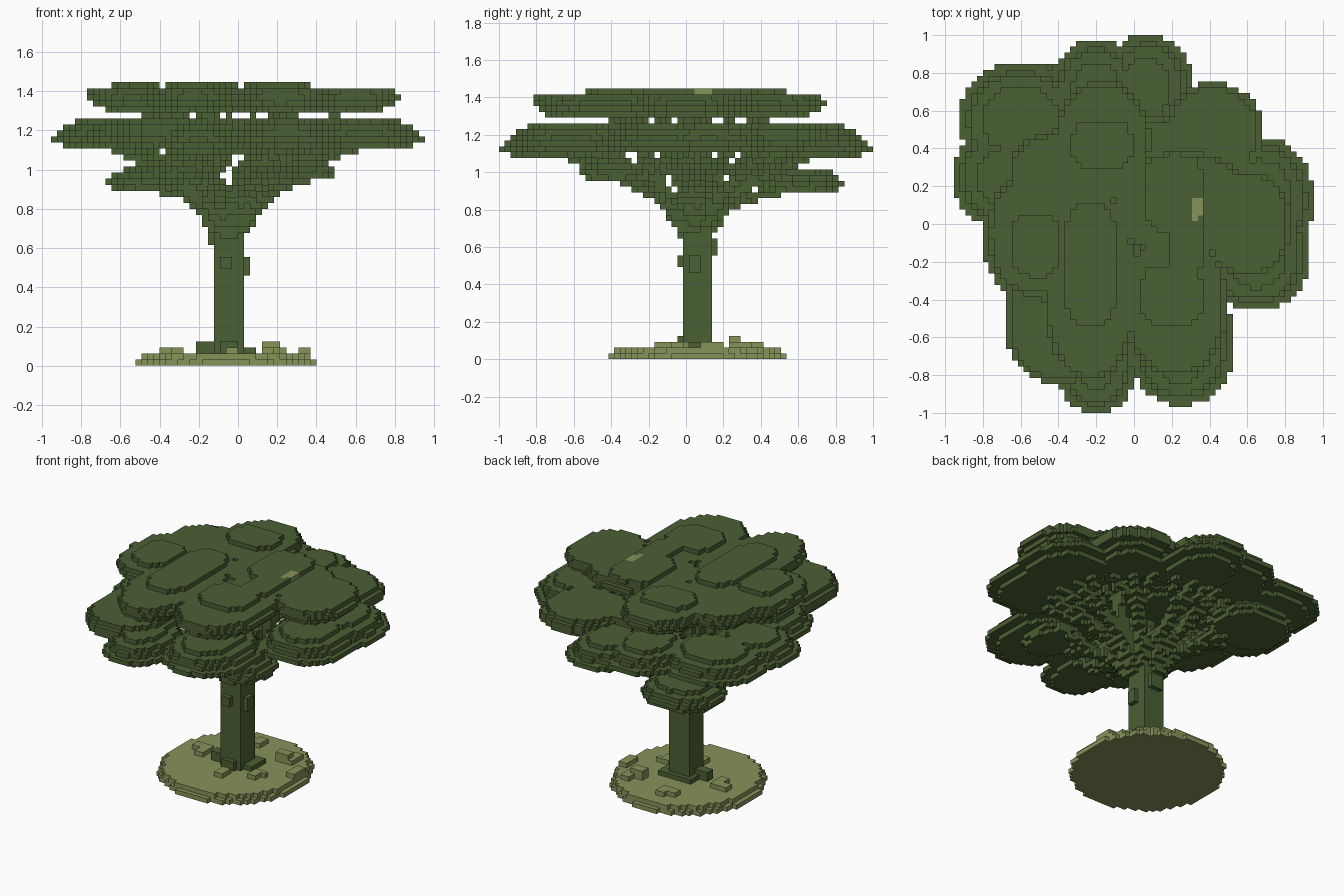
import bpy, bmesh, math
from mathutils import Vector

if "Cube" in bpy.data.objects:
    bpy.data.objects.remove(bpy.data.objects["Cube"])

V = 2 / 65                      # block size
OX, OY = -31 * V, -1.0          # grid corner


def material(name, rgb):
    m = bpy.data.materials.new(name)
    m.use_nodes = True
    m.diffuse_color = (*rgb, 1)
    m.node_tree.nodes["Principled BSDF"].inputs["Base Color"].default_value = (*rgb, 1)
    return m


leaf_green = material("leaf green", (0.071, 0.117, 0.034))
dry_grass = material("dry grass", (0.240, 0.292, 0.102))

cells = {}                      # block -> (part name, material slot)


def put(cell, part, slot=0):
    cells.setdefault(cell, (part, slot))


def centre(i, j):
    return OX + (i + 0.5) * V, OY + (j + 0.5) * V


def disc(part, cx, cy, rx, ry, k, power=2.2, slot=0):
    """One layer of blocks inside a rounded ellipse."""
    for i in range(62):
        for j in range(65):
            x, y = centre(i, j)
            if abs((x - cx) / rx) ** power + abs((y - cy) / ry) ** power <= 1:
                put((i, j, k), part, slot)


def box(part, x0, x1, y0, y1, k0, k1, slot=0):
    for i in range(62):
        for j in range(65):
            x, y = centre(i, j)
            if x0 < x < x1 and y0 < y < y1:
                for k in range(k0, k1 + 1):
                    put((i, j, k), part, slot)


def limb(part, a, b, ra, rb):
    """Tapered line of blocks from a to b."""
    a, b = Vector(a), Vector(b)
    steps = max(2, int((b - a).length / (V * 0.5)))
    for s in range(steps + 1):
        t = s / steps
        p, r = a.lerp(b, t), ra + (rb - ra) * t
        n = int(r / V) + 1
        ci, cj, ck = int((p.x - OX) // V), int((p.y - OY) // V), int(p.z // V)
        put((ci, cj, ck), part)
        for i in range(ci - n, ci + n + 1):
            for j in range(cj - n, cj + n + 1):
                for k in range(ck - n, ck + n + 1):
                    x, y = centre(i, j)
                    if (Vector((x, y, (k + 0.5) * V)) - p).length <= r:
                        put((i, j, k), part)


# Ground: stepped disc with grass tufts (x, y, half width, half depth, top layer)
disc("ground", -0.06, 0.06, 0.465, 0.475, 0, 2, 1)
disc("ground", -0.06, 0.06, 0.44, 0.46, 1, 2, 1)
for x, y, w, d, k in [(-0.35, 0.12, 0.06, 0.03, 2), (-0.30, 0.08, 0.03, 0.05, 2),
                      (-0.12, 0.35, 0.06, 0.03, 2), (-0.08, 0.38, 0.03, 0.04, 2),
                      (0.17, 0.26, 0.05, 0.03, 3), (0.22, 0.29, 0.03, 0.05, 2),
                      (0.15, -0.02, 0.03, 0.05, 2), (0.19, 0.00, 0.03, 0.03, 2),
                      (0.33, 0.15, 0.03, 0.06, 2), (-0.04, -0.13, 0.03, 0.04, 2)]:
    box("grass_tufts", x - w, x + w, y - d, y + d, 2, k, 1)

# Trunk with root flare and knots
box("trunk", -0.125, 0.025, -0.02, 0.13, 2, 21)
box("trunk", -0.21, 0.03, 0.00, 0.08, 2, 3)
box("trunk", -0.15, 0.09, 0.02, 0.17, 2, 2)
box("trunk", -0.08, 0.00, -0.05, 0.15, 2, 3)
box("trunk", 0.02, 0.06, 0.0, 0.09, 15, 17)
box("trunk", -0.09, -0.03, -0.05, 0.0, 16, 17)
box("trunk", -0.08, 0.0, 0.12, 0.17, 18, 20)
box("trunk", -0.155, -0.12, 0.0, 0.08, 20, 21)

# Foliage pads: centre x, y, radius x, y, bottom layer, inset of each layer
TAPER = (0.06, 0, 0.04, 0.06, 0.12)
BLOCK = (0.10, 0.05, 0, 0, 0.03)
middle = [(0.07, 0.72, 0.24, 0.28, 35, TAPER), (-0.20, 0.68, 0.25, 0.29, 36, TAPER),
          (-0.60, 0.55, 0.32, 0.30, 36, TAPER), (-0.68, 0.25, 0.275, 0.27, 36, TAPER),
          (-0.52, -0.10, 0.28, 0.29, 36, TAPER), (-0.40, -0.50, 0.29, 0.34, 36, BLOCK),
          (-0.20, -0.70, 0.22, 0.30, 35, TAPER), (0.25, -0.62, 0.28, 0.34, 36, TAPER),
          (0.65, -0.15, 0.28, 0.31, 36, TAPER), (0.66, 0.13, 0.29, 0.33, 36, TAPER),
          (0.42, 0.48, 0.26, 0.265, 36, BLOCK)]
upper = [(-0.17, 0.44, 0.25, 0.31), (0.26, 0.10, 0.36, 0.28), (-0.23, -0.32, 0.25, 0.50),
         (-0.52, -0.05, 0.25, 0.33), (0.22, -0.42, 0.27, 0.38), (0.60, 0.00, 0.23, 0.27),
         (-0.42, 0.26, 0.24, 0.22)]
low = [(-0.42, 0.62, 0.255, 0.23, 29), (0.36, -0.38, 0.14, 0.18, 31)]

for cx, cy, rx, ry, k, insets in middle:
    for dk, inset in enumerate(insets):
        disc("middle_canopy", cx, cy, rx - inset, ry - inset, k + dk)
disc("middle_canopy", 0.12, 0.40, 0.14, 0.15, 39)
disc("middle_canopy", 0.12, 0.40, 0.14, 0.15, 40)
for cx, cy, rx, ry in upper:
    for k, inset in ((42, 0.08), (43, 0.03), (44, 0), (45, 0.015)):
        disc("upper_canopy", cx, cy, rx - inset, ry - inset, k)
for cx, cy, rx, ry, k in low:
    for dk, inset in enumerate((0.02, 0, 0.03, 0.08)):
        disc("low_canopy", cx, cy, rx - inset, ry - inset, k + dk)

# Dry patch set flush in the crowns on top of the upper pads
disc("crowns", 0.333, 0.08, 0.035, 0.06, 46, 2, 1)
for cx, cy, rx, ry in [(-0.17, 0.42, 0.16, 0.13), (0.21, 0.16, 0.16, 0.21),
                       (-0.23, -0.21, 0.145, 0.325), (-0.52, -0.11, 0.13, 0.17),
                       (0.20, -0.38, 0.17, 0.16), (0.27, -0.05, 0.10, 0.24)]:
    disc("crowns", cx, cy, rx, ry, 46, 3)

# Branches: fork from the trunk head out to every pad
head = Vector((-0.05, 0.05, 0.62))


def branch(cx, cy, top, elbow, reach, rise):
    out = Vector((cx - head.x, cy - head.y, 0))
    side = Vector((-out.y, out.x, 0)).normalized() * 0.14
    bend = head + out.normalized() * elbow
    bend.z = rise
    tip = head + out * reach
    tip.z = top
    limb("branches", head, bend, 0.05, 0.038)
    limb("branches", bend, tip, 0.038, 0.025)
    fork = bend.lerp(tip, 0.35)
    for s in (side, -side):
        limb("branches", fork, tip + s, 0.022, 0.018)


for cx, cy, rx, ry, k, insets in middle:
    branch(cx, cy, k * V + 0.01, 0.20, 0.90, 0.89)
for cx, cy, rx, ry in upper:
    branch(cx, cy, 1.32, 0.21, 0.90, 0.93)
for cx, cy, rx, ry, k in low:
    branch(cx, cy, k * V + 0.02, 0.20, 0.85, 0.83)

# Turn each part's blocks into a mesh of its exposed faces
SIDES = [((1, 0, 0), [(1, 0, 0), (1, 1, 0), (1, 1, 1), (1, 0, 1)]),
         ((-1, 0, 0), [(0, 0, 0), (0, 0, 1), (0, 1, 1), (0, 1, 0)]),
         ((0, 1, 0), [(0, 1, 0), (0, 1, 1), (1, 1, 1), (1, 1, 0)]),
         ((0, -1, 0), [(0, 0, 0), (1, 0, 0), (1, 0, 1), (0, 0, 1)]),
         ((0, 0, 1), [(0, 0, 1), (1, 0, 1), (1, 1, 1), (0, 1, 1)]),
         ((0, 0, -1), [(0, 0, 0), (0, 1, 0), (1, 1, 0), (1, 0, 0)])]

for part in sorted({p for p, _ in cells.values()}):
    bm = bmesh.new()
    verts = {}
    for (i, j, k), (owner, slot) in cells.items():
        if owner != part:
            continue
        for (dx, dy, dz), corners in SIDES:
            if (i + dx, j + dy, k + dz) in cells:
                continue
            loop = []
            for a, b, c in corners:
                key = (i + a, j + b, k + c)
                if key not in verts:
                    verts[key] = bm.verts.new((OX + key[0] * V, OY + key[1] * V, key[2] * V))
                loop.append(verts[key])
            bm.faces.new(loop).material_index = slot
    mesh = bpy.data.meshes.new(part)
    bm.to_mesh(mesh)
    bm.free()
    mesh.materials.append(leaf_green)
    mesh.materials.append(dry_grass)
    bpy.context.collection.objects.link(bpy.data.objects.new(part, mesh))
